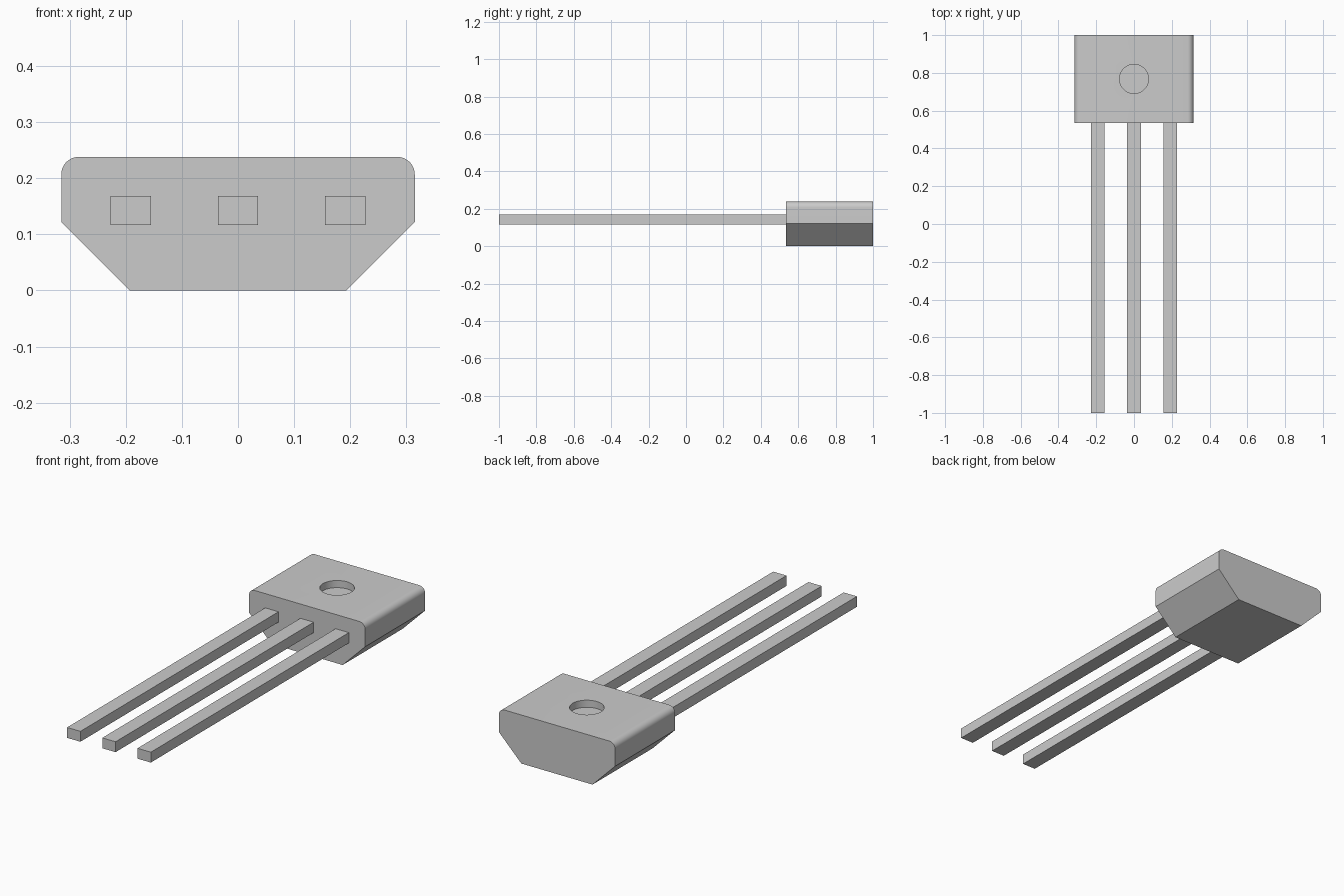
import bpy, bmesh
from math import sin, cos, pi

cube = bpy.data.objects.get("Cube")
if cube:
    bpy.data.objects.remove(cube, do_unlink=True)

BACK, FACE = 1.0, 0.535          # body ends along y
HALF, BASE = 0.315, 0.193        # body half widths, widest and at the bottom
TOP, SHOULDER, R = 0.238, 0.122, 0.031

grey = bpy.data.materials.new("light grey")
grey.use_nodes = True
colour = (0.6, 0.6, 0.6, 1)
grey.diffuse_color = colour
grey.node_tree.nodes["Principled BSDF"].inputs["Base Color"].default_value = colour


def extrude_y(name, profile, y0, y1):
    """Solid made by extruding an (x, z) profile from y0 to y1."""
    bm = bmesh.new()
    face = bm.faces.new([bm.verts.new((x, y0, z)) for x, z in profile])
    new = bmesh.ops.extrude_face_region(bm, geom=[face])["geom"]
    moved = [v for v in new if isinstance(v, bmesh.types.BMVert)]
    bmesh.ops.translate(bm, verts=moved, vec=(0, y1 - y0, 0))
    bmesh.ops.recalc_face_normals(bm, faces=bm.faces)
    mesh = bpy.data.meshes.new(name)
    bm.to_mesh(mesh)
    bm.free()
    mesh.materials.append(grey)
    obj = bpy.data.objects.new(name, mesh)
    bpy.context.collection.objects.link(obj)
    return obj


# Body: chamfered underside, rounded top edges
steps = 10
half = [(BASE, 0), (HALF, SHOULDER)]
for i in range(steps + 1):
    a = i / steps * pi / 2
    half.append((HALF - R + R * cos(a), TOP - R + R * sin(a)))
body = extrude_y("body", half + [(-x, z) for x, z in reversed(half)], FACE, BACK)

# Shallow round dimple in the top
DEPTH = 0.035
bpy.ops.mesh.primitive_cylinder_add(vertices=48, radius=0.077, depth=2 * DEPTH,
                                    location=(0, 0.768, TOP))
cutter = bpy.context.object
cutter.name = "dimple_cutter"
cutter.hide_render = True
cutter.data.materials.append(grey)
cut = body.modifiers.new("dimple", "BOOLEAN")
cut.object = cutter
cut.solver = "EXACT"
bpy.ops.object.select_all(action="DESELECT")
body.select_set(True)
bpy.context.view_layer.objects.active = body
bpy.ops.object.modifier_apply(modifier=cut.name)
bpy.data.objects.remove(cutter, do_unlink=True)
bpy.ops.object.shade_smooth_by_angle(angle=pi / 6)

# Three straight leads
W, Z0, Z1 = 0.036, 0.117, 0.168
for name, x in (("right_lead", -0.191), ("middle_lead", 0), ("left_lead", 0.191)):
    extrude_y(name, [(x - W, Z0), (x + W, Z0), (x + W, Z1), (x - W, Z1)], -1, FACE)
